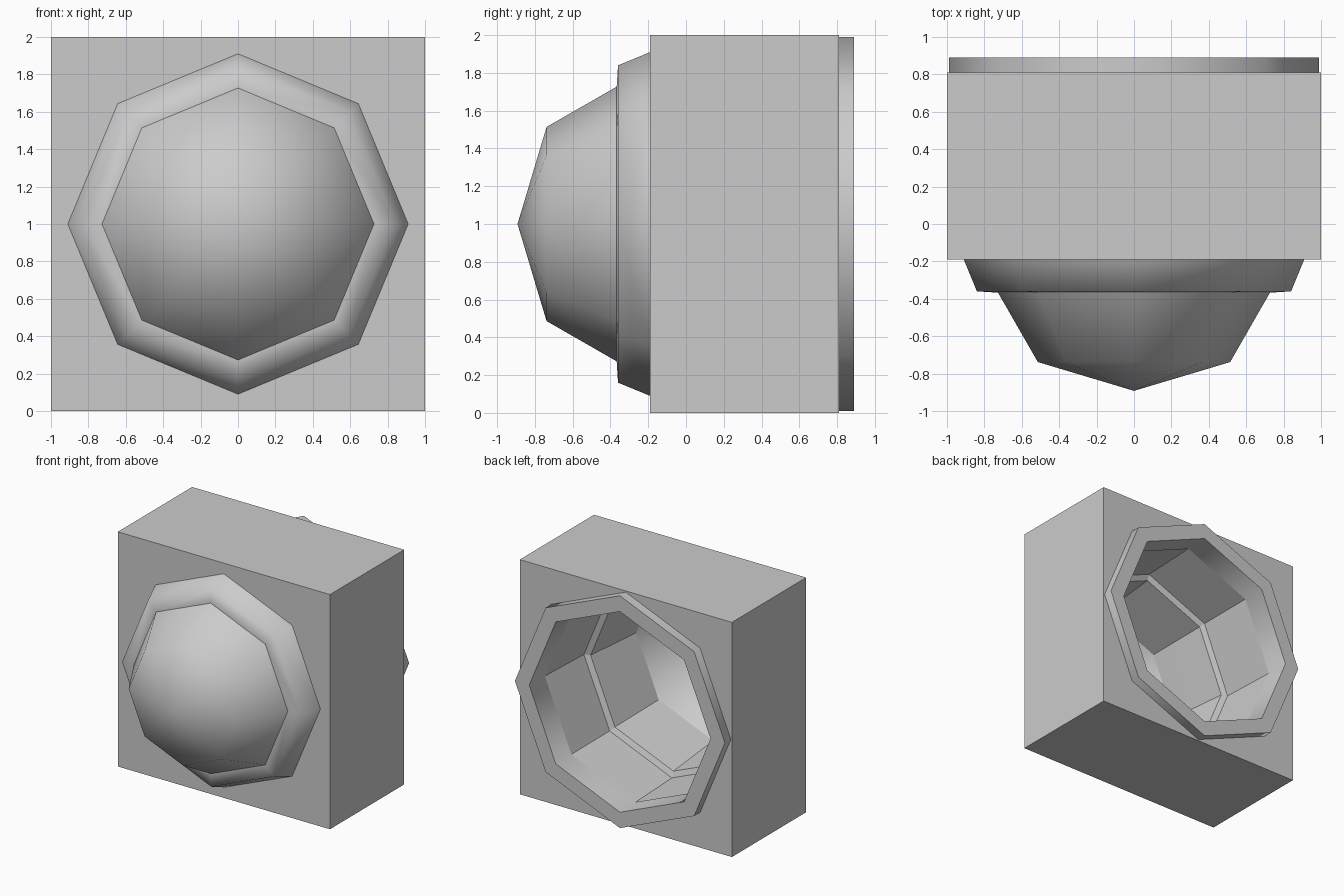
import bpy, bmesh, math

if "Cube" in bpy.data.objects:
    bpy.data.objects.remove(bpy.data.objects["Cube"])

SIDES = 8


def lathe(name, profile, smooth=None, closed=False):
    """Spin (radius, y) points around the y axis at z = 1."""
    bm = bmesh.new()
    rings = []
    for r, y in profile:
        if r == 0:
            rings.append([bm.verts.new((0, y, 1))] * SIDES)
        else:
            rings.append([bm.verts.new((r * math.cos(i * math.tau / SIDES), y,
                                        1 + r * math.sin(i * math.tau / SIDES)))
                          for i in range(SIDES)])
    pairs = list(zip(rings, rings[1:]))
    if closed:
        pairs.append((rings[-1], rings[0]))
    for a, b in pairs:
        for i in range(SIDES):
            j = (i + 1) % SIDES
            quad = list(dict.fromkeys((a[i], a[j], b[j], b[i])))
            bm.faces.new(quad)
    bmesh.ops.recalc_face_normals(bm, faces=bm.faces)
    mesh = bpy.data.meshes.new(name)
    bm.to_mesh(mesh)
    bm.free()
    obj = bpy.data.objects.new(name, mesh)
    bpy.context.collection.objects.link(obj)
    if smooth:
        bpy.ops.object.select_all(action='DESELECT')
        obj.select_set(True)
        bpy.context.view_layer.objects.active = obj
        bpy.ops.object.shade_smooth_by_angle(angle=math.radians(smooth))
    return obj


# Square housing block
bpy.ops.mesh.primitive_cube_add(size=2, location=(0, 0.31, 1))
housing = bpy.context.object
housing.name = "housing"
housing.scale = (1, 0.5, 1)
bpy.ops.object.transform_apply(location=False, rotation=False, scale=True)

# Stepped octagonal tunnel cut through the housing
cutter = lathe("tunnel_cutter", [(0, 0.95), (0.86, 0.95), (0.85, 0.69), (0.83, 0.19),
                                 (0.78, 0.17), (0.743, -0.19), (0.735, -0.27), (0, -0.27)])
cutter.hide_render = True
cutter.hide_viewport = True
cut = housing.modifiers.new("tunnel", 'BOOLEAN')
cut.operation = 'DIFFERENCE'
cut.solver = 'EXACT'
cut.object = cutter

# Back rim, reaching a little way into the tunnel
lathe("back_rim", [(0.99, 0.81), (0.99, 0.89), (0.855, 0.89), (0.846, 0.69)], smooth=50)

# Front bezel with its flat inner wall
lathe("front_bezel", [(0.91, -0.19), (0.84, -0.36), (0.727, -0.367)], smooth=80)
lathe("bezel_inner_wall", [(0.743, -0.19), (0.727, -0.367)])

# Flattened half-sphere lens
dome = [(0.727 * math.cos(a), -0.367 - 0.525 * math.sin(a)) for a in (0, math.pi / 4)]
lathe("lens_dome", dome + [(0, -0.892)], smooth=80)
